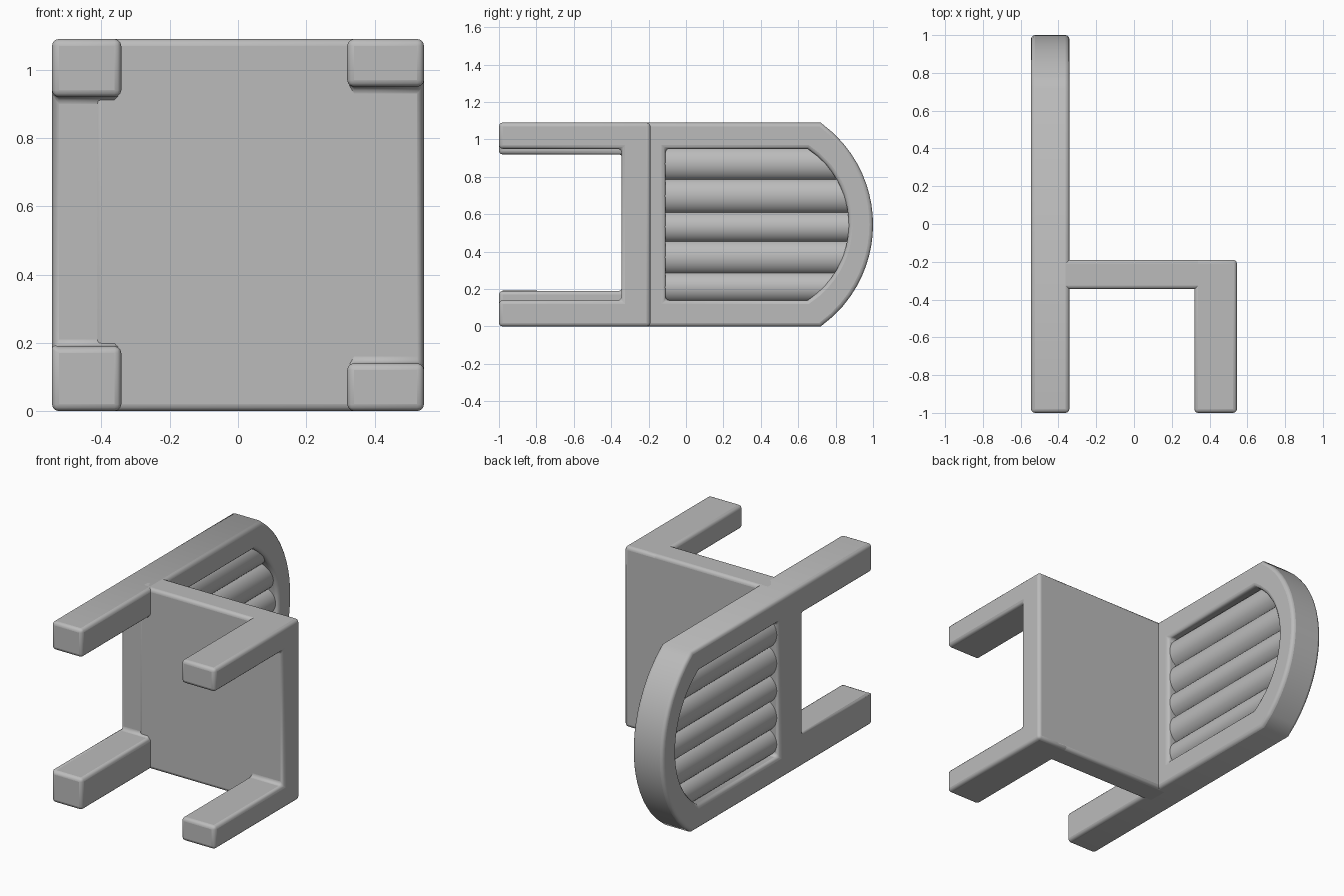
import bpy, math
from mathutils import Matrix

if "Cube" in bpy.data.objects:
    bpy.data.objects.remove(bpy.data.objects["Cube"])

W = 1.09            # chair width, runs along z
MID = W / 2
grey = bpy.data.materials.new("plain grey")
grey.diffuse_color = (0.5, 0.5, 0.5, 1)
grey.use_nodes = True
grey.node_tree.nodes["Principled BSDF"].inputs["Base Color"].default_value = grey.diffuse_color


def finish(ob, bevel=0.02):
    ob.data.materials.clear()
    ob.data.materials.append(grey)
    bpy.ops.object.select_all(action='DESELECT')
    ob.select_set(True)
    bpy.context.view_layer.objects.active = ob
    if bevel:
        m = ob.modifiers.new("rounded edges", 'BEVEL')
        m.width, m.segments, m.limit_method = bevel, 3, 'ANGLE'
        m.angle_limit = math.radians(40)
    bpy.ops.object.shade_smooth_by_angle(angle=math.radians(40))
    return ob


def panel(name, outlines, x0, x1):
    """Extrude (y, z) outlines from x0 to x1; later outlines become holes."""
    cu = bpy.data.curves.new(name, 'CURVE')
    cu.dimensions, cu.fill_mode, cu.extrude = '2D', 'BOTH', (x1 - x0) / 2
    for pts in outlines:
        s = cu.splines.new('POLY')
        s.points.add(len(pts) - 1)
        for p, (y, z) in zip(s.points, pts):
            p.co = (y, z, 0, 1)
        s.use_cyclic_u = True
    tmp = bpy.data.objects.new(name, cu)
    bpy.context.collection.objects.link(tmp)
    bpy.context.view_layer.update()
    me = bpy.data.meshes.new_from_object(tmp.evaluated_get(bpy.context.evaluated_depsgraph_get()))
    bpy.data.objects.remove(tmp)
    # local x -> y, local y -> z, extrusion -> x
    me.transform(Matrix(((0, 0, 1, (x0 + x1) / 2), (1, 0, 0, 0), (0, 1, 0, 0), (0, 0, 0, 1))))
    ob = bpy.data.objects.new(name, me)
    bpy.context.collection.objects.link(ob)
    bpy.context.view_layer.objects.active = ob
    ob.select_set(True)
    bpy.ops.object.mode_set(mode='EDIT')
    bpy.ops.mesh.select_all(action='SELECT')
    bpy.ops.mesh.remove_doubles(threshold=0.0005)
    bpy.ops.mesh.normals_make_consistent(inside=False)
    bpy.ops.mesh.dissolve_limited(angle_limit=0.01)
    bpy.ops.object.mode_set(mode='OBJECT')
    return finish(ob)


def arc_y(z, apex, drop, half):
    """Height of a circular crown at z."""
    r = (half * half + drop * drop) / (2 * drop)
    return apex - r + math.sqrt(max(r * r - (z - MID) ** 2, 0))


def crown(apex, drop, z0, z1, n=20):
    half = (z1 - z0) / 2
    return [(arc_y(z0 + (z1 - z0) * i / n, apex, drop, half), z0 + (z1 - z0) * i / n)
            for i in range(n + 1)]


# Backrest frame and rear legs in one piece, with an arched opening
outer = [(-1, 0)] + crown(1.0, 0.28, 0, W) + [(-1, W), (-1, 0.92), (-0.34, 0.92), (-0.34, 0.19), (-1, 0.19)]
opening = [(-0.11, 0.14)] + crown(0.87, 0.22, 0.14, 0.95) + [(-0.11, 0.95)]
panel("backrest_and_rear_legs", [outer, opening], -0.545, -0.342)

# Front legs with the front edge of the seat
legs = [(-1, 0), (-0.19, 0), (-0.19, W), (-1, W), (-1, 0.95), (-0.345, 0.95), (-0.345, 0.14), (-1, 0.14)]
panel("front_legs", [legs], 0.32, 0.545)

# Seat board
panel("seat", [[(-0.345, 0), (-0.19, 0), (-0.19, W), (-0.345, W)]], -0.42, 0.42)

# Rounded slats filling the backrest opening
edges = [0.135, 0.285, 0.455, 0.61, 0.785, 0.955]
for i, (a, b) in enumerate(zip(edges, edges[1:])):
    z = (a + b) / 2
    y0, y1 = -0.14, arc_y(z, 0.87, 0.22, 0.405) + 0.06
    bpy.ops.mesh.primitive_cylinder_add(vertices=32, radius=1, depth=y1 - y0)
    slat = bpy.context.object
    slat.name = f"slat_{i + 1}"
    slat.data.transform(Matrix.Translation((-0.4435, (y0 + y1) / 2, z))
                        @ Matrix.Diagonal((0.085, 1, (b - a) / 2 + 0.01, 1))
                        @ Matrix.Rotation(math.pi / 2, 4, 'X'))
    finish(slat, 0)
